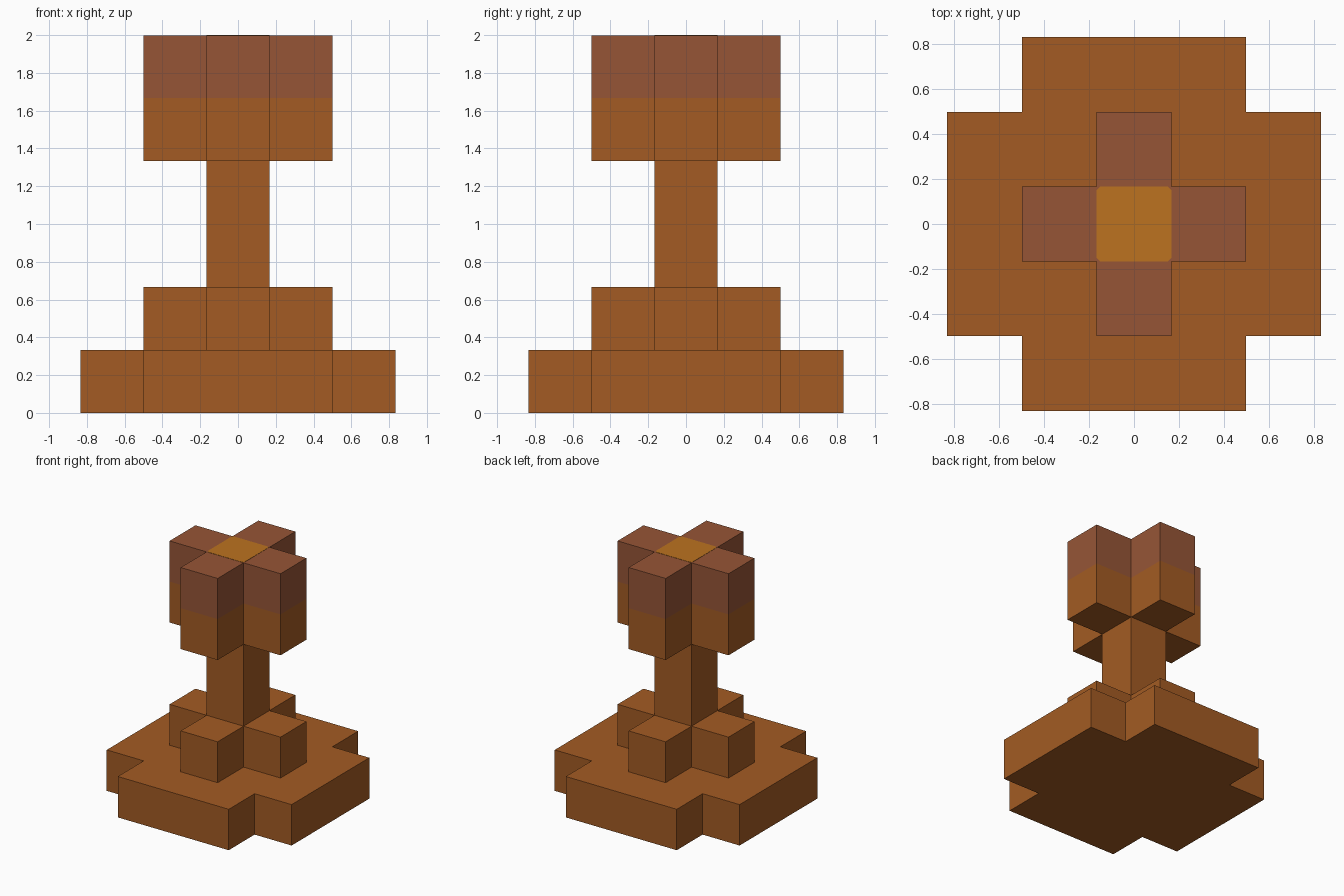
import bpy, bmesh

U = 1 / 6          # half of one block
TOP = 2.0
INLAY = 0.002      # thickness of the top inlay

if "Cube" in bpy.data.objects:
    bpy.data.objects.remove(bpy.data.objects["Cube"], do_unlink=True)


def material(name, colour):
    mat = bpy.data.materials.new(name)
    mat.use_nodes = True
    rgba = (*colour, 1)
    mat.diffuse_color = rgba
    mat.node_tree.nodes["Principled BSDF"].inputs["Base Color"].default_value = rgba
    return mat


wood = material("orange brown", (0.366, 0.105, 0.017))
russet = material("red brown", (0.305, 0.091, 0.037))
gold = material("gold", (0.503, 0.171, 0.014))


def prism(name, outline, z0, z1, mats, split=None):
    """Extrude an outline upward; faces above split take the second material."""
    bm = bmesh.new()
    base = bm.faces.new([bm.verts.new((x, y, z0)) for x, y in outline])
    top = bmesh.ops.extrude_face_region(bm, geom=[base], use_keep_orig=True)["geom"]
    for v in top:
        if isinstance(v, bmesh.types.BMVert):
            v.co.z = z1
    if split:
        bmesh.ops.bisect_plane(bm, geom=bm.verts[:] + bm.edges[:] + bm.faces[:],
                               plane_co=(0, 0, split), plane_no=(0, 0, 1))
        for f in bm.faces:
            f.material_index = int(f.calc_center_median().z > split)
    bmesh.ops.recalc_face_normals(bm, faces=bm.faces[:])
    mesh = bpy.data.meshes.new(name)
    bm.to_mesh(mesh)
    bm.free()
    for m in mats:
        mesh.materials.append(m)
    obj = bpy.data.objects.new(name, mesh)
    bpy.context.collection.objects.link(obj)
    return obj


def cross(inner, outer):
    """Plus-shaped outline: one quarter turned four times."""
    points = []
    x, y = 1, 0
    for _ in range(4):
        for a, b in ((outer, -inner), (outer, inner), (inner, inner)):
            points.append((a * x - b * y, a * y + b * x))
        x, y = -y, x
    return points


def cut_square(half, cut):
    """Square outline with small cut corners."""
    points = []
    x, y = 1, 0
    for _ in range(4):
        for a, b in ((half, cut - half), (half, half - cut)):
            points.append((a * x - b * y, a * y + b * x))
        x, y = -y, x
    return points


# Stepped foot
prism("base", cross(3 * U, 5 * U), 0, 2 * U, [wood])
prism("base_step", cross(U, 3 * U), 2 * U, 4 * U, [wood])

# Post
prism("post", cut_square(U, 0.0001), 4 * U, 8 * U, [wood])

# Two-tone head with gold inlay
prism("head", cross(U, 3 * U), 8 * U, TOP - INLAY, [wood, russet], split=10 * U)
prism("head_inlay", cut_square(U, 0.015), TOP - INLAY, TOP, [gold])
